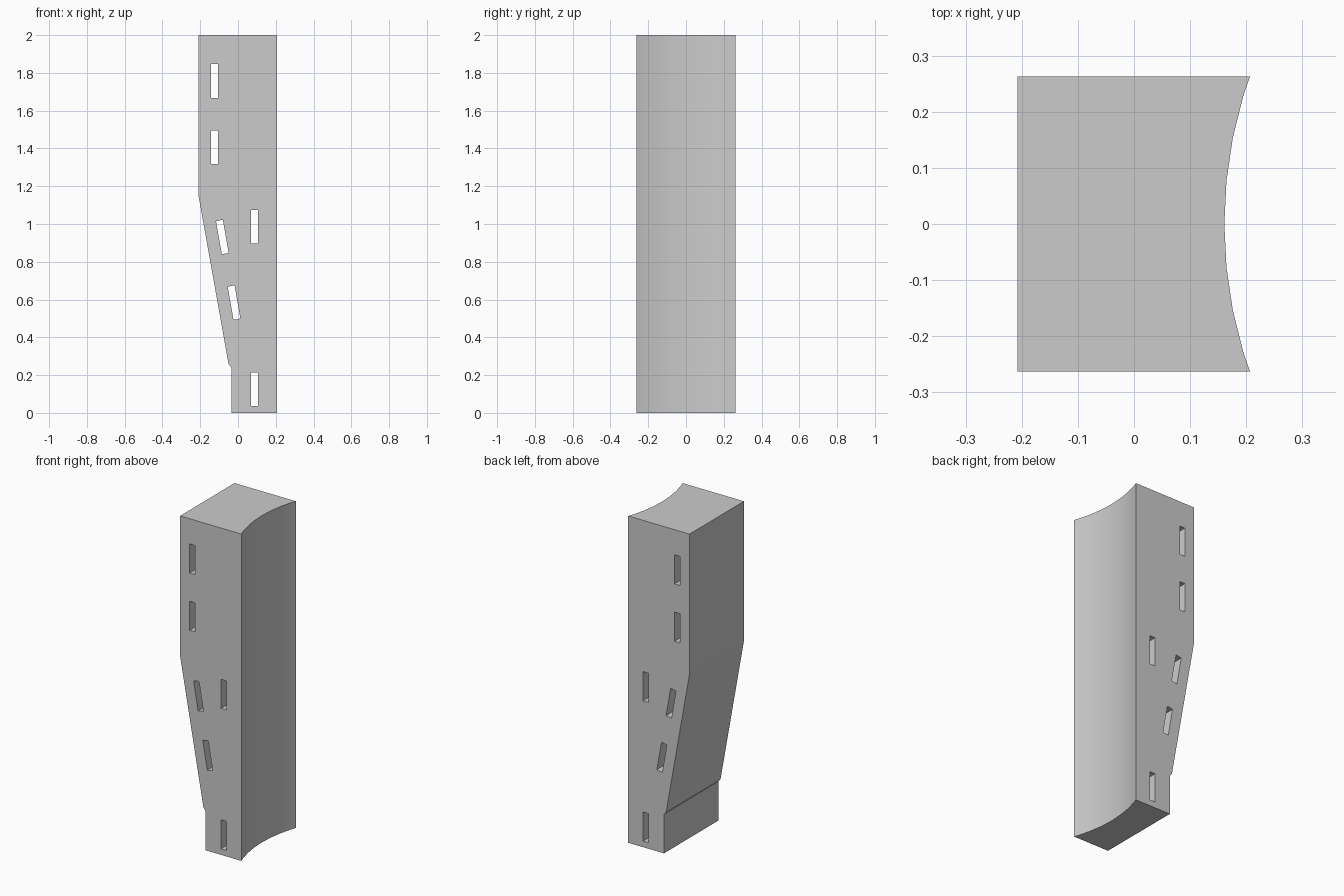
import bpy, bmesh, math
from mathutils import Matrix, Vector

cube = bpy.data.objects.get("Cube")
if cube:
    bpy.data.objects.remove(cube, do_unlink=True)

HALF_DEPTH = 0.263
grey = bpy.data.materials.new("plain grey")
grey.use_nodes = True
grey.diffuse_color = (0.6, 0.6, 0.6, 1)
grey.node_tree.nodes["Principled BSDF"].inputs["Base Color"].default_value = (0.6, 0.6, 0.6, 1)


def add_object(name, bm):
    bmesh.ops.recalc_face_normals(bm, faces=bm.faces)
    mesh = bpy.data.meshes.new(name)
    bm.to_mesh(mesh)
    bm.free()
    mesh.materials.append(grey)
    obj = bpy.data.objects.new(name, mesh)
    bpy.context.collection.objects.link(obj)
    return obj


# Tapered block: side profile extruded through the depth
profile = [(0.23, 0), (0.23, 2), (-0.208, 2), (-0.208, 1.145),
           (-0.05, 0.258), (-0.035, 0.24), (-0.035, 0)]
bm = bmesh.new()
face = bm.faces.new([bm.verts.new((x, -HALF_DEPTH, z)) for x, z in profile])
result = bmesh.ops.extrude_face_region(bm, geom=[face])
moved = [v for v in result["geom"] if isinstance(v, bmesh.types.BMVert)]
bmesh.ops.translate(bm, verts=moved, vec=Vector((0, 2 * HALF_DEPTH, 0)))
block = add_object("tapered_block", bm)

# Cutters: the round hollow on the left side and the slots through the depth
bm = bmesh.new()
radius = 0.791
bmesh.ops.create_cone(bm, cap_ends=True, segments=64, radius1=radius, radius2=radius,
                      depth=3, matrix=Matrix.Translation((0.161 + radius, 0, 1)))
hollow_cutter = add_object("hollow_cutter", bm)

lean = math.radians(-10)
slots = [(-0.125, 1.757, 0), (-0.125, 1.406, 0), (0.088, 0.985, 0),
         (0.088, 0.126, 0), (-0.083, 0.931, lean), (-0.021, 0.584, lean)]
bm = bmesh.new()
for x, z, angle in slots:
    place = (Matrix.Translation((x, 0, z)) @ Matrix.Rotation(angle, 4, 'Y')
             @ Matrix.Diagonal((0.037, 1, 0.178, 1)))
    bmesh.ops.create_cube(bm, size=1, matrix=place)
slot_cutter = add_object("slot_cutter", bm)

bpy.ops.object.select_all(action='DESELECT')
block.select_set(True)
bpy.context.view_layer.objects.active = block
for cutter in (hollow_cutter, slot_cutter):
    cutter.hide_render = True
    mod = block.modifiers.new("cut", 'BOOLEAN')
    mod.operation = 'DIFFERENCE'
    mod.solver = 'EXACT'
    mod.object = cutter
    bpy.ops.object.modifier_apply(modifier=mod.name)
    bpy.data.objects.remove(cutter, do_unlink=True)

# Smooth hollow, crisp edges elsewhere
bpy.ops.object.shade_smooth_by_angle(angle=math.radians(8))
